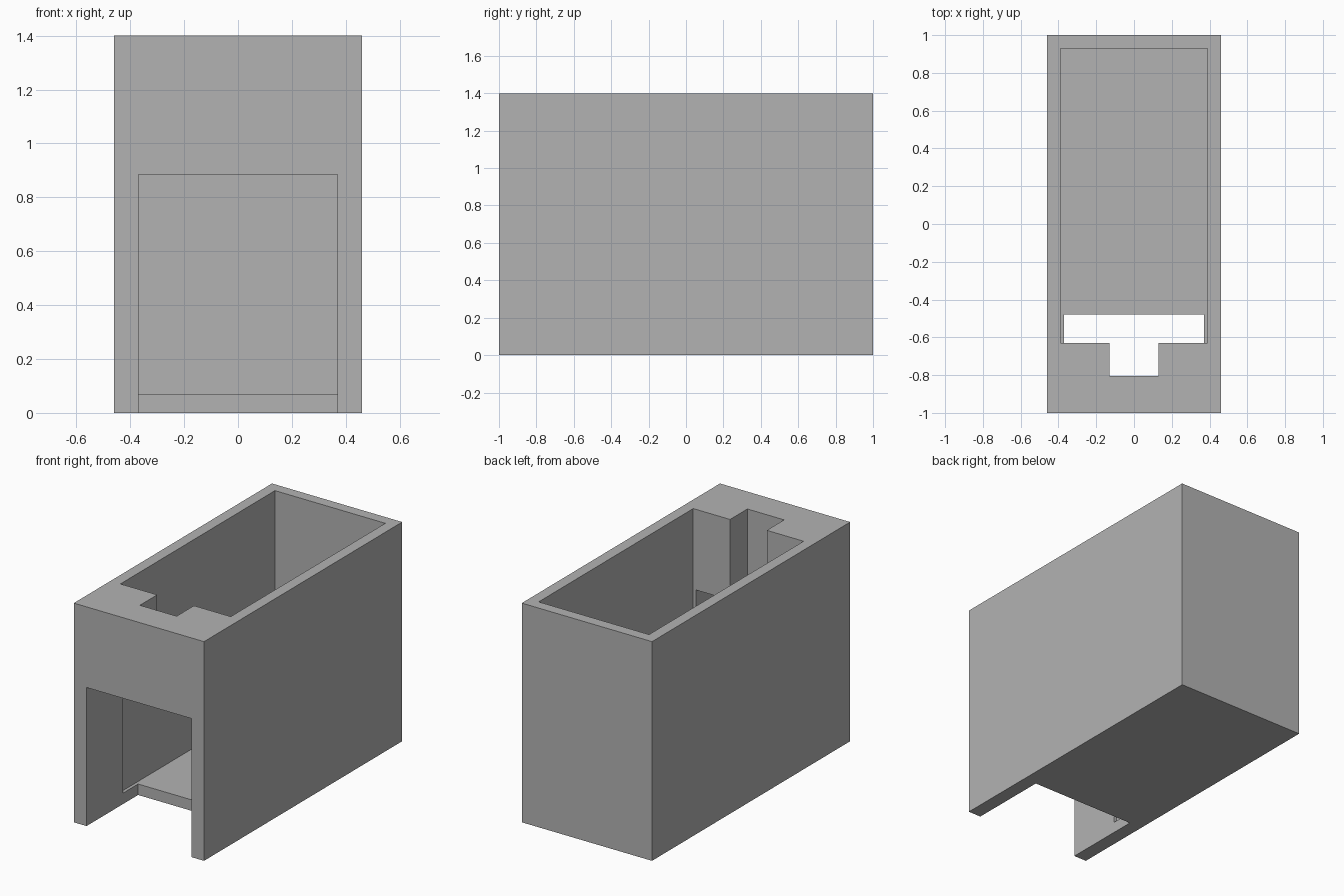
import bpy
import bmesh
from mathutils import Matrix, Vector

cube = bpy.data.objects.get("Cube")
if cube:
    bpy.data.objects.remove(cube, do_unlink=True)

grey = bpy.data.materials.new("plain_grey")
grey.use_nodes = True
colour = (0.45, 0.45, 0.45, 1)
grey.diffuse_color = colour
grey.node_tree.nodes["Principled BSDF"].inputs["Base Color"].default_value = colour


def box(name, low, high):
    """Axis-aligned box between two corners."""
    low, high = Vector(low), Vector(high)
    bm = bmesh.new()
    matrix = Matrix.Translation((low + high) / 2) @ Matrix.Diagonal((high - low).to_4d())
    matrix[3][3] = 1
    bmesh.ops.create_cube(bm, size=1, matrix=matrix)
    mesh = bpy.data.meshes.new(name)
    bm.to_mesh(mesh)
    bm.free()
    mesh.materials.append(grey)
    obj = bpy.data.objects.new(name, mesh)
    bpy.context.collection.objects.link(obj)
    return obj


def cut(target, cutter):
    """Subtract the cutter, then discard it."""
    cutter.hide_render = True
    mod = target.modifiers.new("cut", "BOOLEAN")
    mod.operation = "DIFFERENCE"
    mod.solver = "EXACT"
    mod.object = cutter
    bpy.context.view_layer.objects.active = target
    bpy.ops.object.modifier_apply(modifier=mod.name)
    bpy.data.objects.remove(cutter, do_unlink=True)


# Outer block
body = box("open_top_housing", (-0.46, -1, 0), (0.46, 1, 1.4))

# Main well, open at the top
cut(body, box("well_cutter", (-0.39, -0.63, 0.07), (0.39, 0.93, 1.6)))

# Front doorway, open through the bottom and into the well
cut(body, box("doorway_cutter", (-0.37, -1.2, -0.2), (0.37, -0.48, 0.885)))

# Slot in the front wall, running down into the doorway
cut(body, box("slot_cutter", (-0.13, -0.805, 0.8), (0.13, -0.5, 1.6)))
